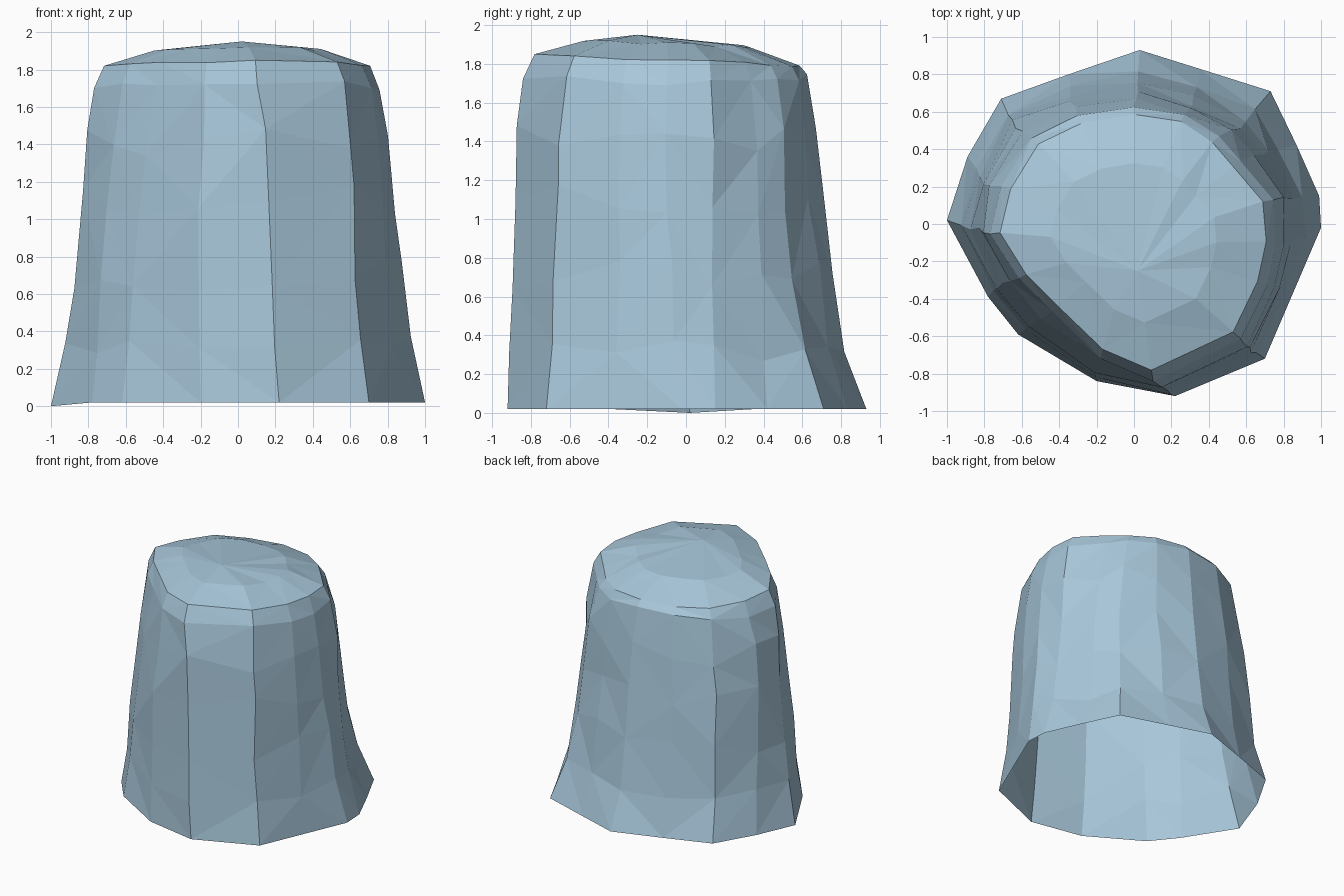
import bpy, bmesh, random
from mathutils import Vector

if "Cube" in bpy.data.objects:
    bpy.data.objects.remove(bpy.data.objects["Cube"])

random.seed(7)

# Matching outlines at the foot, the middle and the shoulder
FOOT = [(1.0, -.02), (.99, .15), (.87, .42), (.73, .71), (.35, .83), (.03, .93), (-.35, .80), (-.71, .67),
        (-.89, .36), (-1.0, .02), (-.78, -.39), (-.62, -.59), (-.20, -.84), (.22, -.92), (.70, -.72), (.85, -.37)]
MIDDLE = [(.84, -.10), (.82, .14), (.68, .38), (.56, .51), (.31, .64), (.01, .70), (-.34, .66), (-.64, .51),
          (-.80, .22), (-.84, -.03), (-.71, -.32), (-.53, -.52), (-.20, -.79), (.16, -.89), (.61, -.67), (.78, -.34)]
SHOULDER = [(.76, -.10), (.74, .13), (.57, .33), (.45, .47), (.27, .59), (0, .63), (-.30, .58), (-.55, .46),
            (-.71, .20), (-.77, -.05), (-.62, -.29), (-.44, -.47), (-.18, -.72), (.10, -.84), (.57, -.62), (.71, -.33)]
# Height, lower outline, upper outline, blend, roughness
RINGS = [(.02, FOOT, MIDDLE, 0, 0), (.32, FOOT, MIDDLE, .5, .008), (.70, FOOT, MIDDLE, .76, .012),
         (1.10, FOOT, MIDDLE, 1, .012), (1.42, MIDDLE, SHOULDER, .38, .012), (1.72, MIDDLE, SHOULDER, 1, .006)]
N = len(FOOT)


def jit(a):
    return random.uniform(-a, a)


bm = bmesh.new()
rings = []

# Rough side wall, flaring at the foot
for z, low, high, t, rough in RINGS:
    ring = []
    for a, b in zip(low, high):
        p = Vector(a).lerp(Vector(b), t)
        ring.append(bm.verts.new((p.x + jit(rough), p.y + jit(rough), z + jit(rough * 7))))
    rings.append(ring)

# Domed top: bevelled rim, then an inner ring
for scale, lift in ((.93, 0), (.58, .085)):
    ring = []
    for x, y in SHOULDER:
        x, y = x * scale, y * scale
        if lift:
            y -= .04
        ring.append(bm.verts.new((x, y, 1.815 + lift - .04 * y + jit(.008))))
    rings.append(ring)

# Faces split along random diagonals
for lo, hi in zip(rings, rings[1:]):
    for i in range(N):
        j = (i + 1) % N
        q = [lo[i], lo[j], hi[j], hi[i]]
        k = random.randint(0, 1)
        q = q[k:] + q[:k]
        bm.faces.new((q[0], q[1], q[2]))
        bm.faces.new((q[0], q[2], q[3]))
peak = bm.verts.new((.02, -.25, 1.95))
for i in range(N):
    bm.faces.new((rings[-1][i], rings[-1][(i + 1) % N], peak))

# Lowest corner touches the ground; the underside stays open
rings[0][9].co.z = 0
bm.normal_update()

mesh = bpy.data.meshes.new("boulder")
bm.to_mesh(mesh)
bm.free()
mat = bpy.data.materials.new("pale blue stone")
mat.diffuse_color = (.39, .57, .70, 1)
mat.use_nodes = True
mat.node_tree.nodes["Principled BSDF"].inputs["Base Color"].default_value = mat.diffuse_color
mesh.materials.append(mat)
obj = bpy.data.objects.new("boulder", mesh)
bpy.context.collection.objects.link(obj)
